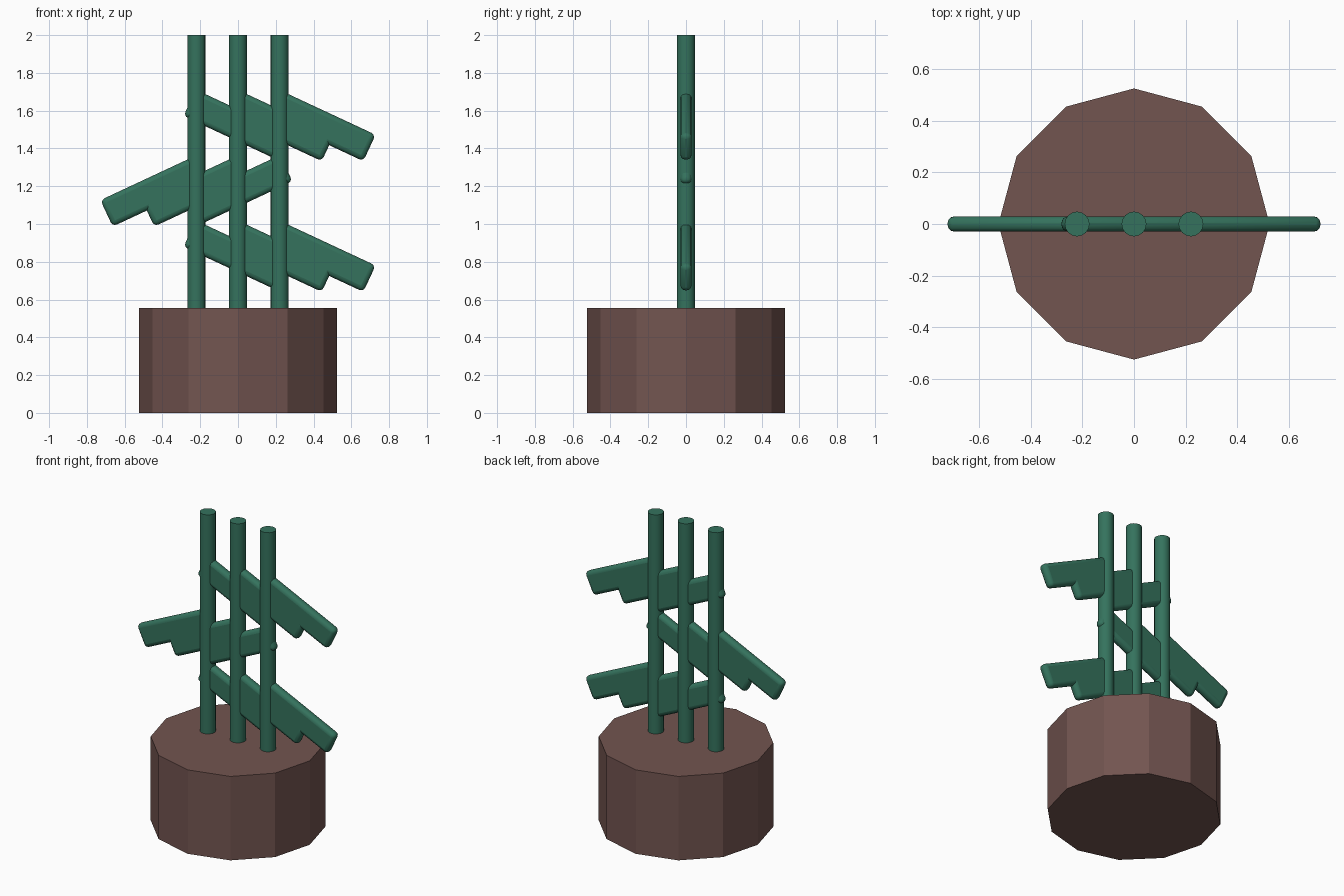
import bpy
from math import radians

if "Cube" in bpy.data.objects:
    bpy.data.objects.remove(bpy.data.objects["Cube"])


def material(name, rgb):
    m = bpy.data.materials.new(name)
    m.diffuse_color = (*rgb, 1)
    m.use_nodes = True
    m.node_tree.nodes["Principled BSDF"].inputs["Base Color"].default_value = m.diffuse_color
    return m


GREEN = material("stem_green", (0.035, 0.17, 0.11))
BROWN = material("pot_brown", (0.17, 0.09, 0.08))


def cylinder(name, sides, radius, x, z0, z1, mat):
    bpy.ops.mesh.primitive_cylinder_add(vertices=sides, radius=radius, depth=z1 - z0,
                                        location=(x, 0, (z0 + z1) / 2))
    ob = bpy.context.object
    ob.name = name
    ob.data.materials.append(mat)
    return ob


def leaf(name, x, z, side):
    # rounded slab drooping away from its stem
    bpy.ops.mesh.primitive_cube_add(size=1, location=(x, 0, z))
    ob = bpy.context.object
    ob.name = name
    ob.scale = (0.565, 0.059, 0.154)
    bpy.ops.object.transform_apply(location=False, rotation=False, scale=True)
    ob.rotation_euler.y = side * radians(25)
    ob.data.materials.append(GREEN)
    bevel = ob.modifiers.new("rounding", 'BEVEL')
    bevel.width = 0.025
    bevel.segments = 3
    bpy.ops.object.shade_smooth_by_angle(angle=radians(35))


# twelve-sided pot
cylinder("pot", 12, 0.524, 0, 0, 0.554, BROWN)

# three stems, each with leaves alternating right, left, right
for s, x in enumerate((-0.22, 0, 0.22), 1):
    cylinder(f"stem_{s}", 16, 0.048, x, 0.55, 2.0, GREEN)
    bpy.ops.object.shade_smooth_by_angle(angle=radians(35))
    for row, side in enumerate((1, -1, 1)):
        leaf(f"leaf_{s}_{row + 1}", x + side * 0.22, 0.83 + 0.346 * row, side)
